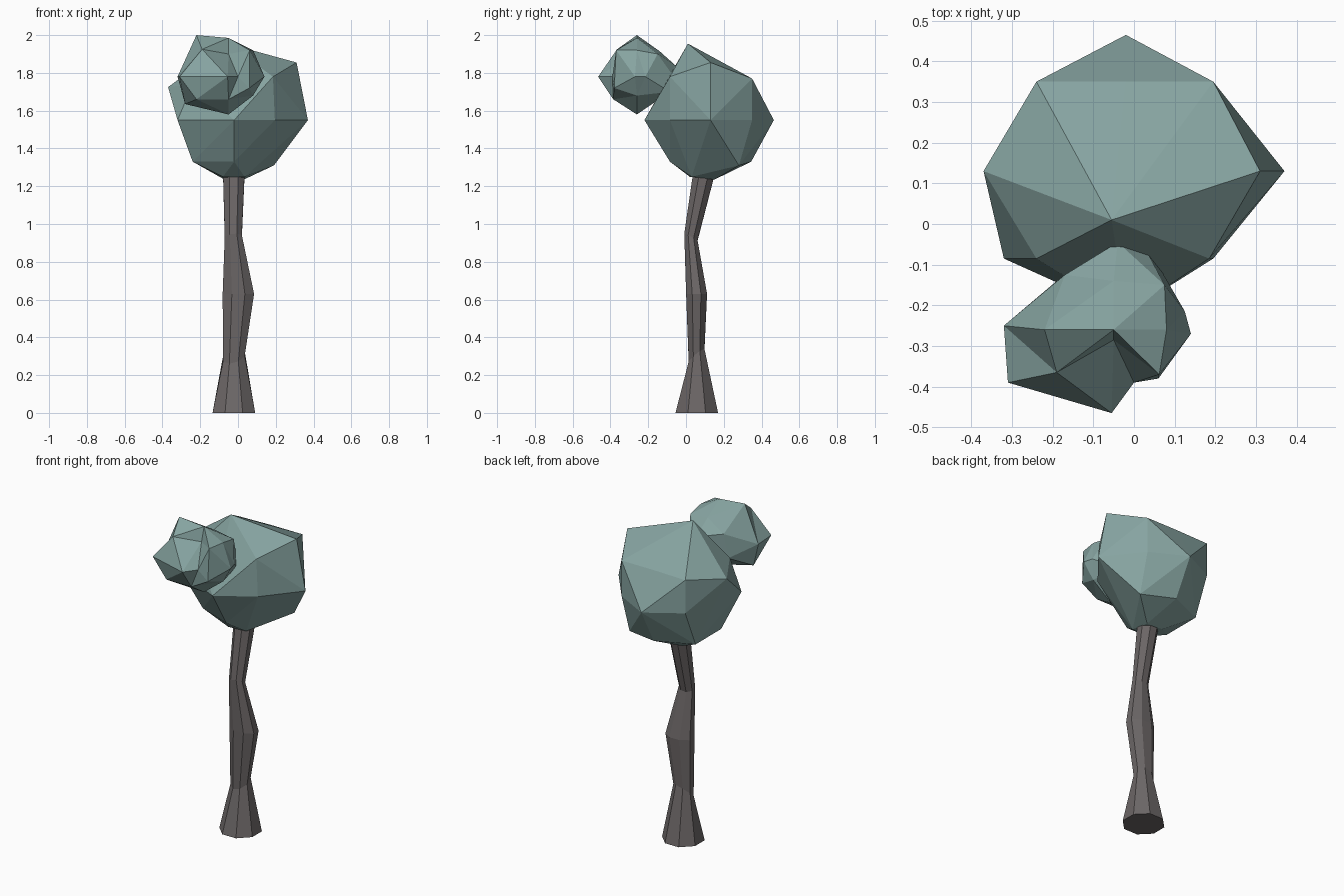
import bpy, bmesh, math
from mathutils import Vector


def material(name, rgb):
    m = bpy.data.materials.new(name)
    m.diffuse_color = (*rgb, 1)
    return m


def finish(bm, name, mat):
    bmesh.ops.recalc_face_normals(bm, faces=bm.faces)
    me = bpy.data.meshes.new(name)
    bm.to_mesh(me)
    bm.free()
    me.materials.append(mat)
    ob = bpy.data.objects.new(name, me)
    bpy.context.collection.objects.link(ob)
    return ob


def blob(name, points, mat, centre=None, dents={}):
    """Faceted skin over points; with a centre, points may dent inward.
    dents moves a listed point after the skin is made."""
    bm = bmesh.new()
    targets = {}
    for p in points:
        co = Vector(p)
        v = bm.verts.new((co - Vector(centre)).normalized() if centre else co)
        targets[v] = Vector(dents.get(p, p))
    bmesh.ops.convex_hull(bm, input=list(bm.verts))
    for v, co in targets.items():
        if v.is_valid:
            v.co = co
    loose = [v for v in bm.verts if not v.link_faces]
    bmesh.ops.delete(bm, geom=loose, context='VERTS')
    return finish(bm, name, mat)


leaf = material("leaf", (0.24, 0.37, 0.355))
bark = material("bark", (0.15, 0.135, 0.135))

# Trunk: eight-sided crooked rings (x, y, z, x radius, y radius, tilt in x, tilt in y)
rings = [
    (-0.022, 0.057, 0.00, 0.122, 0.122, 0, 0),
    (-0.022, 0.056, 0.30, 0.062, 0.045, 0.25, 0.8),
    (0.002, 0.056, 0.63, 0.090, 0.060, 0.0, 0.0),
    (-0.025, 0.026, 0.93, 0.049, 0.038, 0.1, -0.5),
    (-0.022, 0.095, 1.27, 0.062, 0.060, 0, -0.25),
]
bm = bmesh.new()
loops = []
for x, y, z, rx, ry, tx, ty in rings:
    loop = []
    for i in range(8):
        a = math.pi * (i + 0.5) / 4
        dx, dy = rx * math.cos(a), ry * math.sin(a)
        loop.append(bm.verts.new((x + dx, y + dy, z + tx * dx + ty * dy)))
    loops.append(loop)
for lo, hi in zip(loops, loops[1:]):
    for i in range(8):
        j = (i + 1) % 8
        bm.faces.new((lo[i], lo[j], hi[j], hi[i]))
bm.faces.new(loops[0][::-1])
bm.faces.new(loops[-1])
finish(bm, "trunk", bark)

# Main crown
blob("large_foliage", [
    (-0.055, 0.01, 1.955), (0.31, 0.13, 1.855), (-0.37, 0.13, 1.725),
    (0.195, 0.35, 1.77), (-0.02, 0.35, 1.77), (-0.24, 0.35, 1.765),
    (0.185, -0.085, 1.78), (-0.24, -0.085, 1.74),
    (-0.02, 0.465, 1.55), (0.37, 0.13, 1.55), (-0.02, -0.22, 1.55),
    (-0.32, -0.085, 1.55), (0.195, -0.085, 1.55), (0.195, 0.35, 1.55),
    (-0.24, 0.35, 1.56),
    (-0.24, 0.0, 1.33), (-0.02, -0.085, 1.33), (0.11, -0.01, 1.40),
    (0.19, 0.28, 1.31), (-0.02, 0.345, 1.33), (-0.24, 0.25, 1.33),
    (-0.08, 0.02, 1.25), (0.035, 0.03, 1.25), (0.03, 0.15, 1.235),
    (-0.08, 0.15, 1.24),
], leaf)

# Side crown at the front, with a notch
notch = (-0.05, -0.37, 1.88)
blob("small_foliage", [
    (-0.22, -0.26, 2.0), (-0.05, -0.26, 1.985), (0.08, -0.26, 1.92),
    (0.075, -0.15, 1.90), (-0.05, -0.14, 1.915), (-0.17, -0.125, 1.85),
    (-0.04, -0.045, 1.83), (0.03, -0.065, 1.78), (-0.19, -0.365, 1.925),
    (-0.32, -0.25, 1.78), (-0.31, -0.39, 1.78), (-0.055, -0.465, 1.78),
    (0.0, -0.39, 1.78), (0.062, -0.37, 1.92), notch,
    (0.14, -0.27, 1.78), (0.125, -0.215, 1.78), (0.06, -0.38, 1.72),
    (0.08, -0.26, 1.68), (-0.05, -0.26, 1.58), (-0.28, -0.26, 1.635),
    (-0.22, -0.385, 1.66), (-0.05, -0.385, 1.66),
    (0.05, -0.085, 1.70), (-0.19, -0.14, 1.70),
], leaf, centre=(-0.09, -0.25, 1.79), dents={notch: (-0.05, -0.285, 1.9)})
